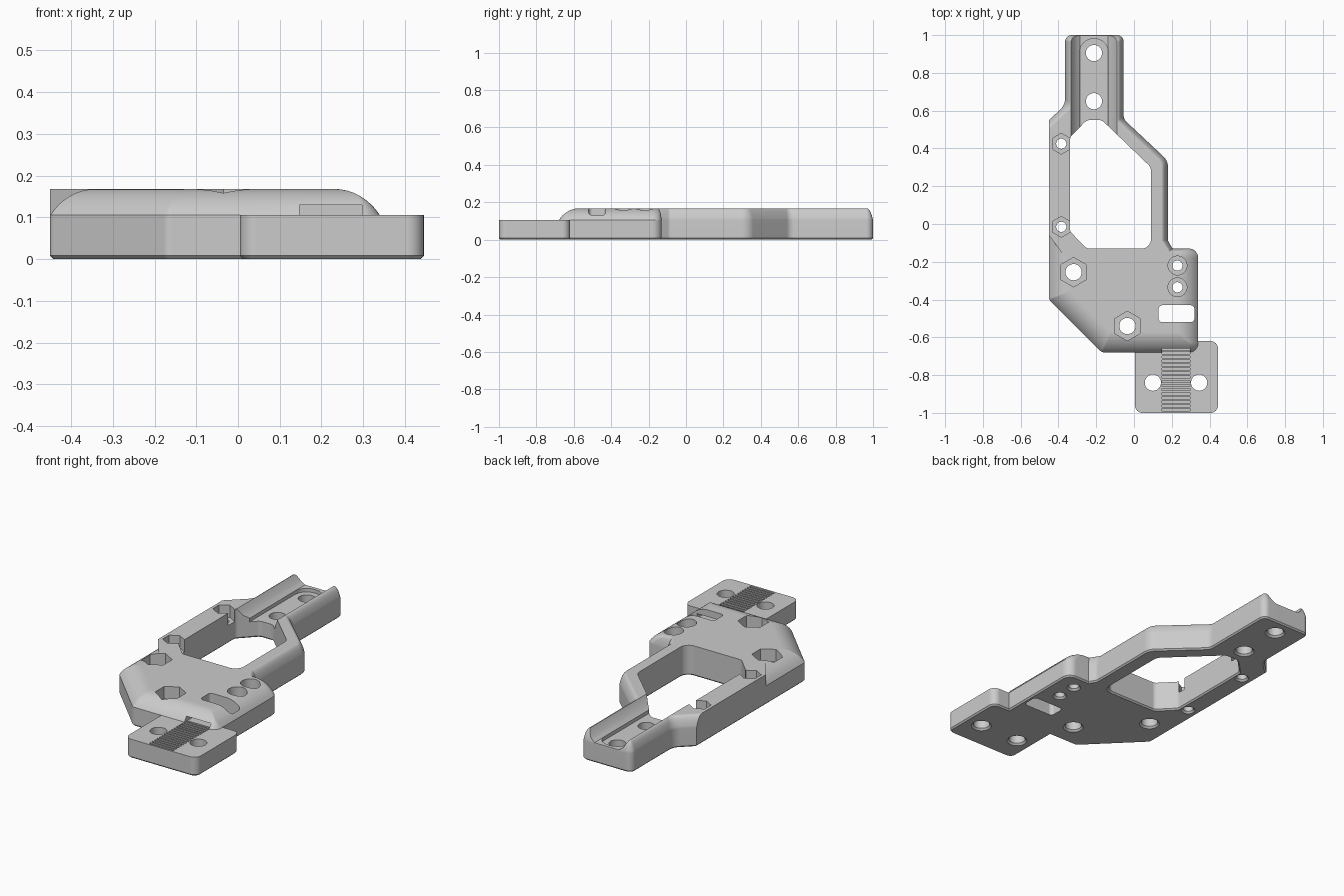
import bpy, bmesh, math
from mathutils import Vector, Matrix

if "Cube" in bpy.data.objects:
    bpy.data.objects.remove(bpy.data.objects["Cube"])

TOP, SHELF, CHAMFER = 0.168, 0.105, 0.008
SEGMENTS = 8

grey = bpy.data.materials.new("plain_grey")
grey.use_nodes = True
grey.diffuse_color = (0.6, 0.6, 0.6, 1)
grey.node_tree.nodes["Principled BSDF"].inputs["Base Color"].default_value = grey.diffuse_color


def ring(corners, z, widths, amount):
    """Outline of (x, y, radius) corners, each edge inset by its width, corners filleted."""
    n = len(corners)
    verts = [Vector(c[:2]) for c in corners]
    normals = []
    for i in range(n):
        d = (verts[(i + 1) % n] - verts[i]).normalized()
        normals.append(Vector((-d.y, d.x)))
    moved = []
    for i, v in enumerate(verts):
        a, b = normals[i - 1], normals[i]
        rhs = Vector((a.dot(v) + widths[i - 1] * amount, b.dot(v) + widths[i] * amount))
        moved.append(Matrix((a, b)).inverted() @ rhs)
    out = []
    for i, p in enumerate(moved):
        radius = corners[i][2]
        if not radius:
            out.append((p.x, p.y, z))
            continue
        radius = max(radius - max(0, min(widths[i - 1], widths[i]) * amount), 0.006)
        a = (moved[i - 1] - p).normalized()
        b = (moved[(i + 1) % n] - p).normalized()
        half = math.acos(max(-1, min(1, a.dot(b)))) / 2
        centre = p + (a + b).normalized() * radius / math.sin(half)
        start = p + a * radius / math.tan(half) - centre
        end = p + b * radius / math.tan(half) - centre
        turn = math.atan2(start.x * end.y - start.y * end.x, start.dot(end))
        for k in range(SEGMENTS + 1):
            q = centre + Matrix.Rotation(turn * k / SEGMENTS, 2) @ start
            out.append((q.x, q.y, z))
    return out


def circle(x, y, r, z, sides):
    """Ring of points; six sides give a hexagon with points along y."""
    angles = [math.pi / 2 + math.tau * k / sides for k in range(sides)]
    return [(x + r * math.cos(a), y + r * math.sin(a), z) for a in angles]


def loft(name, stacks):
    """Closed solids, each skinned through a stack of matching rings."""
    bm = bmesh.new()
    for rings in stacks:
        rows = [[bm.verts.new(p) for p in r] for r in rings]
        for low, high in zip(rows, rows[1:]):
            for i in range(len(low)):
                j = (i + 1) % len(low)
                bm.faces.new((low[i], low[j], high[j], high[i]))
        bm.faces.new(rows[0][::-1])
        bm.faces.new(rows[-1])
    bmesh.ops.recalc_face_normals(bm, faces=bm.faces)
    mesh = bpy.data.meshes.new(name)
    bm.to_mesh(mesh)
    bm.free()
    mesh.materials.append(grey)
    obj = bpy.data.objects.new(name, mesh)
    bpy.context.collection.objects.link(obj)
    return obj


def box(x0, x1, y0, y1, z0, z1, r=0):
    corners = [(x0, y0, r), (x1, y0, r), (x1, y1, r), (x0, y1, r)]
    return [ring(corners, z, [0] * 4, 0) for z in (z0, z1)]


def slab(name, corners, widths=None):
    """Plate with chamfered bottom and, given widths, a crowned upper edge."""
    even = [1] * len(corners)
    rings = [ring(corners, 0, even, CHAMFER), ring(corners, CHAMFER, even, 0),
             ring(corners, SHELF, even, 0)]
    if widths:
        sweep = math.radians(55)
        for k in range(1, SEGMENTS + 1):
            a = sweep * (1 - k / SEGMENTS)
            inset = 1 - math.sin(a) / math.sin(sweep)
            z = TOP - (TOP - SHELF) * (1 - math.cos(a)) / (1 - math.cos(sweep))
            rings.append(ring(corners, z, widths, inset))
    return loft(name, [rings])


def combine(target, other, operation):
    mod = target.modifiers.new(operation.lower(), 'BOOLEAN')
    mod.operation, mod.object, mod.solver = operation, other, 'EXACT'
    bpy.context.view_layer.objects.active = target
    bpy.ops.object.modifier_apply(modifier=mod.name)
    bpy.data.objects.remove(other)


# Front block with broad crowned edges
body = slab("mount_body", [
    (-0.45, -0.40, 0.03), (-0.17, -0.68, 0.03), (0.34, -0.68, 0.05),
    (0.34, -0.13, 0.05), (0.12, -0.13, 0), (0.05, 0, 0), (-0.45, 0, 0)],
    [0.11, 0.11, 0.11, 0.02, 0, 0, 0.11])

# Open frame and rear arm
frame = slab("frame", [
    (-0.45, 0.55, 0), (-0.45, -0.06, 0), (-0.37, -0.17, 0), (-0.2, -0.3, 0),
    (0.2, -0.3, 0), (0.21, -0.14, 0), (0.18, -0.09, 0.03), (0.18, 0.335, 0.08),
    (-0.055, 0.555, 0.05), (-0.055, 1, 0.035), (-0.365, 1, 0.035), (-0.365, 0.63, 0.08)],
    [0, 0, 0, 0, 0, 0.03, 0.035, 0.035, 0.035, 0.035, 0.035, 0.035])
combine(body, frame, 'UNION')

# Low belt plate
plate = slab("belt_plate", [
    (0.005, -1, 0.04), (0.445, -1, 0.04), (0.445, -0.62, 0.04), (0.005, -0.62, 0)])
combine(body, plate, 'UNION')

# Large window through the frame
window = [(-0.338, -0.04, 0.03), (-0.25, -0.13, 0.03), (0.09, -0.13, 0.05),
          (0.09, 0.30, 0.05), (-0.17, 0.55, 0.04), (-0.25, 0.55, 0.04), (-0.338, 0.46, 0.03)]
even = [1] * len(window)
combine(body, loft("window_cutter", [[
    ring(window, -0.01, even, -0.018), ring(window, CHAMFER, even, 0),
    ring(window, 0.3, even, 0)]]), 'DIFFERENCE')

# Trough along the arm, open at the rear, with a rounded slot in its floor
ARM_X = -0.212
section = [(-0.135, 0.19), (-0.12, 0.165), (-0.1, 0.13), (-0.075, 0.11),
           (0.075, 0.11), (0.1, 0.13), (0.12, 0.165), (0.135, 0.19)]
combine(body, loft("trough_cutter", [
    [[(ARM_X + dx, y, z) for dx, z in section] for y in (0.42, 1.1)]]), 'DIFFERENCE')
combine(body, loft("slot_cutter", [
    box(ARM_X - 0.075, ARM_X + 0.075, 0.42, 0.98, 0.09, 0.2, 0.07)]), 'DIFFERENCE')

# Screw holes: x, y, hole radius, pocket radius, pocket sides
LARGE, SMALL = 0.043, 0.027
holes = [
    (ARM_X, 0.905, LARGE, 0, 0), (ARM_X, 0.65, LARGE, 0, 0),
    (0.1, -0.84, LARGE, 0, 0), (0.345, -0.84, LARGE, 0, 0),
    (-0.385, 0.425, SMALL, 0.055, 6), (-0.385, -0.015, SMALL, 0.055, 6),
    (-0.32, -0.255, LARGE, 0.078, 6), (-0.035, -0.54, LARGE, 0.078, 6),
    (0.23, -0.22, SMALL, 0.05, 32), (0.23, -0.335, SMALL, 0.05, 32)]
bores, pockets = [], []
for x, y, r, pocket, sides in holes:
    bores.append([circle(x, y, r + grow, z, 32)
                  for grow, z in ((0.02, -0.01), (0, 0.01), (0, 0.3))])
    if pocket:
        pockets.append([circle(x, y, pocket, z, sides) for z in (0.1, 0.3)])
combine(body, loft("bore_cutter", bores), 'DIFFERENCE')
combine(body, loft("pocket_cutter", pockets), 'DIFFERENCE')

# Belt slot, belt tunnel and tooth grooves
combine(body, loft("belt_slot_cutter", [
    box(0.13, 0.32, -0.52, -0.43, -0.1, 0.3, 0.02)]), 'DIFFERENCE')
combine(body, loft("tunnel_cutter", [
    box(0.147, 0.297, -0.75, -0.47, 0.104, 0.13)]), 'DIFFERENCE')
PITCH = 0.0215
grooves = [box(0.147, 0.297, -0.99 + k * PITCH, -0.978 + k * PITCH, 0.088, 0.12)
           for k in range(16)]
combine(body, loft("tooth_cutter", grooves), 'DIFFERENCE')

# Smooth crowned edges, crisp cuts
bpy.ops.object.select_all(action='DESELECT')
body.select_set(True)
bpy.context.view_layer.objects.active = body
bpy.ops.object.shade_smooth_by_angle(angle=math.radians(30))
weighted = body.modifiers.new("weighted_normals", 'WEIGHTED_NORMAL')
weighted.keep_sharp = True
